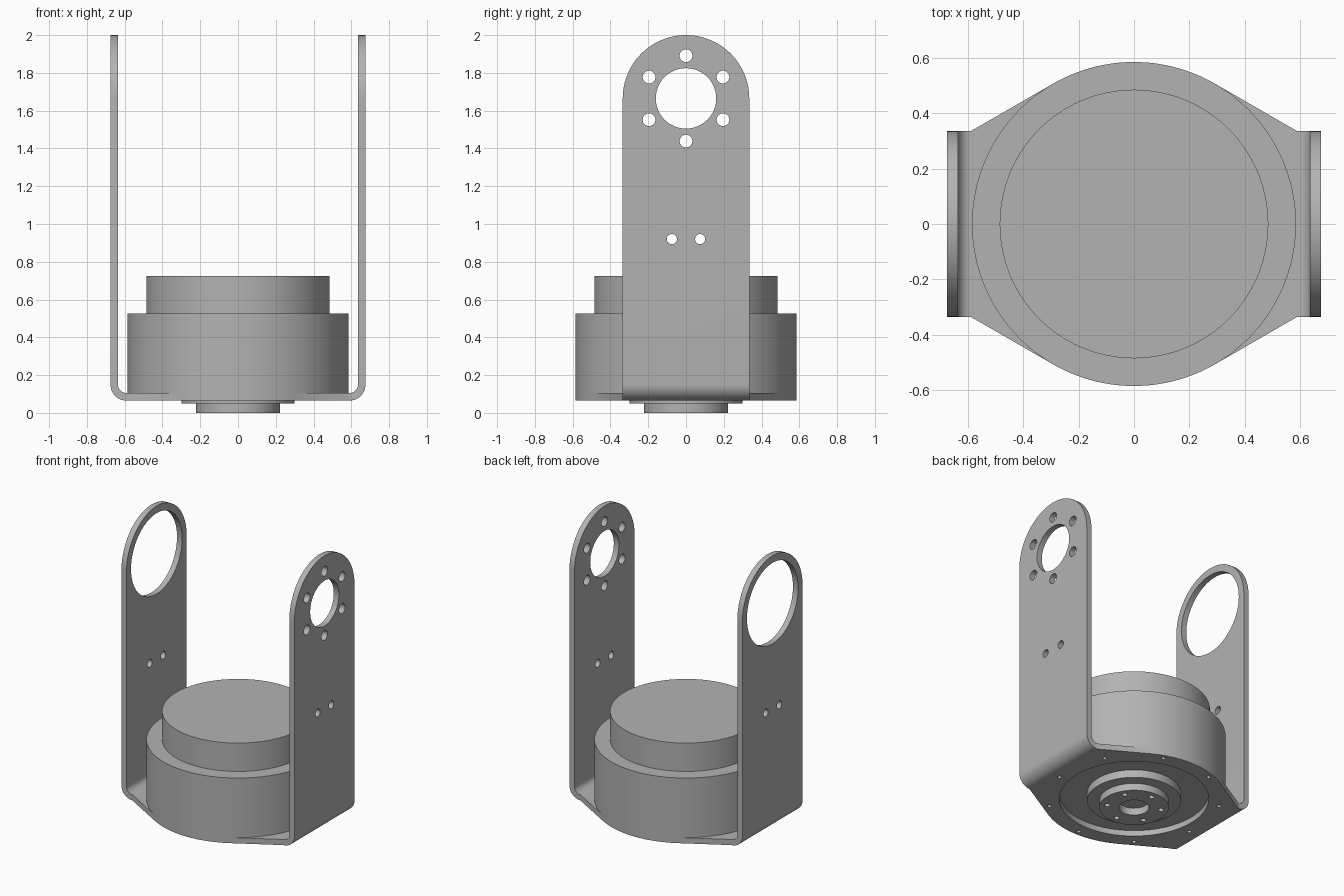
import bpy, bmesh
from math import sin, cos, pi, radians
from mathutils import Matrix, Vector

if "Cube" in bpy.data.objects:
    bpy.data.objects.remove(bpy.data.objects["Cube"])

grey = bpy.data.materials.new("plain grey")
grey.use_nodes = True
grey.diffuse_color = (0.45, 0.45, 0.45, 1)
grey.node_tree.nodes["Principled BSDF"].inputs["Base Color"].default_value = (0.45, 0.45, 0.45, 1)

# Local sheet axes mapped onto the model: sheet normal along z, x or y
FLAT = Matrix.Identity(3)
FACE_X = Matrix(((0, 0, 1), (1, 0, 0), (0, 1, 0)))
FACE_Y = Matrix(((1, 0, 0), (0, 0, -1), (0, 1, 0)))


def arc(cx, cy, r, start, end, n):
    angles = [radians(start + (end - start) * i / n) for i in range(n + 1)]
    return [(cx + r * cos(a), cy + r * sin(a)) for a in angles]


def circle(cx, cy, r, n=48):
    return arc(cx, cy, r, 0, 360, n)[:-1]


def ring_of_holes(cx, cy, ring_r, hole_r, count, first):
    centres = arc(cx, cy, ring_r, first, first + 360, count)[:-1]
    return [circle(x, y, hole_r, 20) for x, y in centres]


def evaluated_mesh(ob):
    graph = bpy.context.evaluated_depsgraph_get()
    return bpy.data.meshes.new_from_object(ob.evaluated_get(graph))


def add(name, mesh):
    ob = bpy.data.objects.new(name, mesh)
    bpy.context.collection.objects.link(ob)
    mesh.materials.clear()
    mesh.materials.append(grey)
    return ob


def sheet(name, loops, thickness, axes, centre):
    """Filled outline with holes, given a thickness."""
    curve = bpy.data.curves.new(name, "CURVE")
    curve.dimensions = "2D"
    curve.fill_mode = "BOTH"
    curve.extrude = thickness / 2
    for loop in loops:
        spline = curve.splines.new("POLY")
        spline.points.add(len(loop) - 1)
        for point, (x, y) in zip(spline.points, loop):
            point.co = (x, y, 0, 1)
        spline.use_cyclic_u = True
    temp = bpy.data.objects.new("temp", curve)
    bpy.context.collection.objects.link(temp)
    mesh = evaluated_mesh(temp)
    bpy.data.objects.remove(temp)
    mesh.transform(Matrix.Translation(Vector(centre)) @ axes.to_4x4())
    bm = bmesh.new()
    bm.from_mesh(mesh)
    bmesh.ops.remove_doubles(bm, verts=bm.verts, dist=1e-5)
    bmesh.ops.recalc_face_normals(bm, faces=bm.faces)
    bm.to_mesh(mesh)
    bm.free()
    return add(name, mesh)


def smooth(ob):
    bpy.ops.object.select_all(action="DESELECT")
    ob.select_set(True)
    bpy.context.view_layer.objects.active = ob
    bpy.ops.object.shade_smooth_by_angle(angle=radians(30))


BODY_R, HALF_W, BEND_X = 0.585, 0.335, 0.59
BOTTOM, THICK, OUTER_X = 0.065, 0.04, 0.675
BEND_R = OUTER_X - BEND_X
PIVOT_Z = 2 - HALF_W


def bracket_arm(name, side, holes):
    """Bent strip, trimmed to a round-topped outline with holes."""
    bend_z = BOTTOM + BEND_R
    profile = arc(BEND_X, bend_z, BEND_R, -90, 0, 12) + [(OUTER_X, 2.1), (OUTER_X - THICK, 2.1)]
    profile += arc(BEND_X, bend_z, BEND_R - THICK, 0, -90, 12)
    arm = sheet(name, [[(side * x, z) for x, z in profile]], 0.8, FACE_Y, (0, 0, 0))
    outline = [(-HALF_W, -0.1), (HALF_W, -0.1)] + arc(0, PIVOT_Z, HALF_W, 0, 180, 48)
    screws = [circle(y, 0.92, 0.027, 20) for y in (-0.075, 0.075)]
    cutter = sheet("arm_cutter", [outline] + screws + holes, 0.4, FACE_X, (side * 0.65, 0, 0))
    cutter.hide_render = True
    trim = arm.modifiers.new("trim", "BOOLEAN")
    trim.operation, trim.solver, trim.object = "INTERSECT", "EXACT", cutter
    mesh = evaluated_mesh(arm)
    arm.modifiers.clear()
    arm.data = mesh
    bpy.data.objects.remove(cutter)
    return arm


# Bracket arms: one with a bolt circle, one with a wide opening
left_arm = bracket_arm("left_arm", 1, [circle(0, PIVOT_Z, 0.16)]
                       + ring_of_holes(0, PIVOT_Z, 0.226, 0.034, 6, 30))
right_arm = bracket_arm("right_arm", -1, [circle(0, PIVOT_Z, 0.285, 64)])

# Bracket floor: round plate with tangent wings reaching the bends
floor_outline = (arc(0, 0, BODY_R, 60, 120, 32) + [(-BEND_X, HALF_W), (-BEND_X, -HALF_W)]
                 + arc(0, 0, BODY_R, 240, 300, 32) + [(BEND_X, -HALF_W), (BEND_X, HALF_W)])
floor = sheet("bracket", [floor_outline, circle(0, 0, 0.477, 96)]
              + ring_of_holes(0, 0, 0.55, 0.014, 9, 30), THICK, FLAT, (0, 0, BOTTOM + THICK / 2))

# Weld floor and arms into one bracket, dropping the hidden joint faces
bm = bmesh.new()
for part in (floor, left_arm, right_arm):
    bm.from_mesh(part.data)
joints = [f for f in bm.faces if all(abs(abs(v.co.x) - BEND_X) < 1e-4 for v in f.verts)]
bmesh.ops.delete(bm, geom=joints, context="FACES")
bmesh.ops.remove_doubles(bm, verts=bm.verts, dist=1e-4)
bmesh.ops.recalc_face_normals(bm, faces=bm.faces)
bm.to_mesh(floor.data)
bm.free()
for part in (left_arm, right_arm):
    bpy.data.objects.remove(part)
smooth(floor)

# Stepped round motor body with lower flange
profile = [(0, 0.05), (0.3, 0.05), (0.3, 0.105), (BODY_R, 0.105),
           (BODY_R, 0.525), (0.485, 0.525), (0.485, 0.725), (0, 0.725)]
bm = bmesh.new()
verts = [bm.verts.new((r, 0, z)) for r, z in profile]
edges = [bm.edges.new(pair) for pair in zip(verts, verts[1:])]
bmesh.ops.spin(bm, geom=verts + edges, cent=(0, 0, 0), axis=(0, 0, 1),
               angle=2 * pi, steps=192)
bmesh.ops.remove_doubles(bm, verts=bm.verts, dist=1e-5)
bmesh.ops.recalc_face_normals(bm, faces=bm.faces)
body_mesh = bpy.data.meshes.new("motor_body")
bm.to_mesh(body_mesh)
bm.free()
smooth(add("motor_body", body_mesh))

# Output hub with a centre bore and bolt holes
hub = sheet("output_hub", [circle(0, 0, 0.222, 64), circle(0, 0, 0.096)]
            + ring_of_holes(0, 0, 0.174, 0.018, 6, 30), 0.05, FLAT, (0, 0, 0.025))
smooth(hub)
